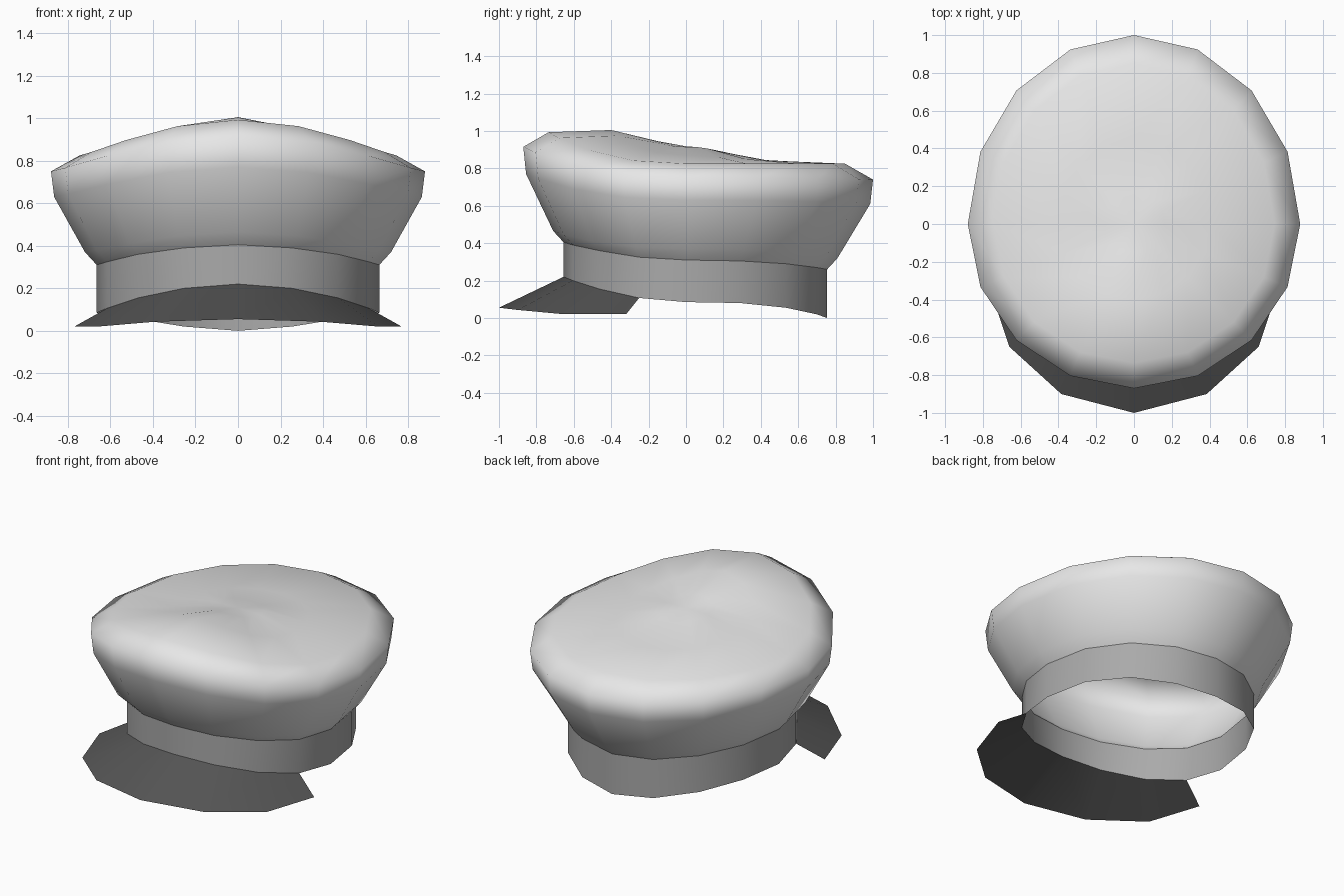
import bpy, bmesh, math

if "Cube" in bpy.data.objects:
    bpy.data.objects.remove(bpy.data.objects["Cube"])

SEG = 16


def material(name, v):
    m = bpy.data.materials.new(name)
    m.diffuse_color = (v, v, v, 1)
    m.use_nodes = True
    m.node_tree.nodes["Principled BSDF"].inputs["Base Color"].default_value = m.diffuse_color
    return m


WHITE = material("crown white", 0.8)
GREY = material("band grey", 0.4)
DARK = material("visor dark grey", 0.09)


def ring(rx, front, back, heights):
    """Egg-shaped loop; heights run from front centre around to back centre."""
    pts = []
    for i in range(SEG):
        a = 2 * math.pi * i / SEG
        c = math.cos(a)                      # 1 at the front, -1 at the back
        y = -c * (front if c > 0 else back)
        pts.append((rx * math.sin(a), y, heights[min(i, SEG - i)]))
    return pts


def slope(front, side, back):
    """Nine heights: raised at the front, level at the side, easing to the back."""
    w = [1, 0.82, 0.43, 0.1, 0]
    u = [0.07, 0.4, 0.8, 1]
    return ([side + (front - side) * t for t in w]
            + [side + (back - side) * t for t in u])


def loft(name, rows, mat, closed=True, cap=None):
    bm = bmesh.new()
    grid = [[bm.verts.new(p) for p in r] for r in rows]
    n = len(rows[0])
    for a, b in zip(grid, grid[1:]):
        for i in range(n if closed else n - 1):
            j = (i + 1) % n
            bm.faces.new((a[i], a[j], b[j], b[i]))
    if cap:
        tip = bm.verts.new(cap)
        for i in range(n):
            bm.faces.new((grid[-1][i], grid[-1][(i + 1) % n], tip))
    for f in bm.faces:
        f.smooth = True
    me = bpy.data.meshes.new(name)
    bm.to_mesh(me)
    bm.free()
    me.materials.append(mat)
    ob = bpy.data.objects.new(name, me)
    bpy.context.collection.objects.link(ob)
    return ob


# Head band, open below
band_low = ring(0.665, 0.655, 0.755,
                [0.22, 0.2, 0.155, 0.107, 0.085, 0.08, 0.055, 0.02, 0.0])
band_top = ring(0.665, 0.655, 0.755,
                [0.405, 0.39, 0.36, 0.325, 0.31, 0.305, 0.29, 0.27, 0.26])
loft("head_band", [band_low, band_top], GREY)

# Flared crown with a dipped top
crown = [
    band_top,
    ring(0.72, 0.71, 0.81, slope(0.465, 0.37, 0.32)),
    ring(0.865, 0.855, 0.985, slope(0.77, 0.63, 0.61)),
    ring(0.88, 0.87, 1.0, slope(0.915, 0.75, 0.74)),
    ring(0.745, 0.735, 0.85, slope(0.993, 0.825, 0.825)),
    ring(0.40, 0.40, 0.45,
         [1.005, 0.975, 0.925, 0.885, 0.87, 0.86, 0.85, 0.843, 0.84]),
    ring(0.16, 0.15, 0.17, slope(0.945, 0.915, 0.89)),
]
loft("crown", crown, WHITE, cap=(0, 0, 0.918))

# Visor sheet from the band's lower edge to the brim
half = [(0.77, -0.32, 0.02), (0.66, -0.65, 0.02), (0.385, -0.9, 0.043)]
brim = [(-x, y, z) for x, y, z in half] + [(0, -1.0, 0.055)] + half[::-1]
inner = [band_low[i % SEG] for i in range(-3, 4)]
loft("visor", [brim, inner], DARK, closed=False)
